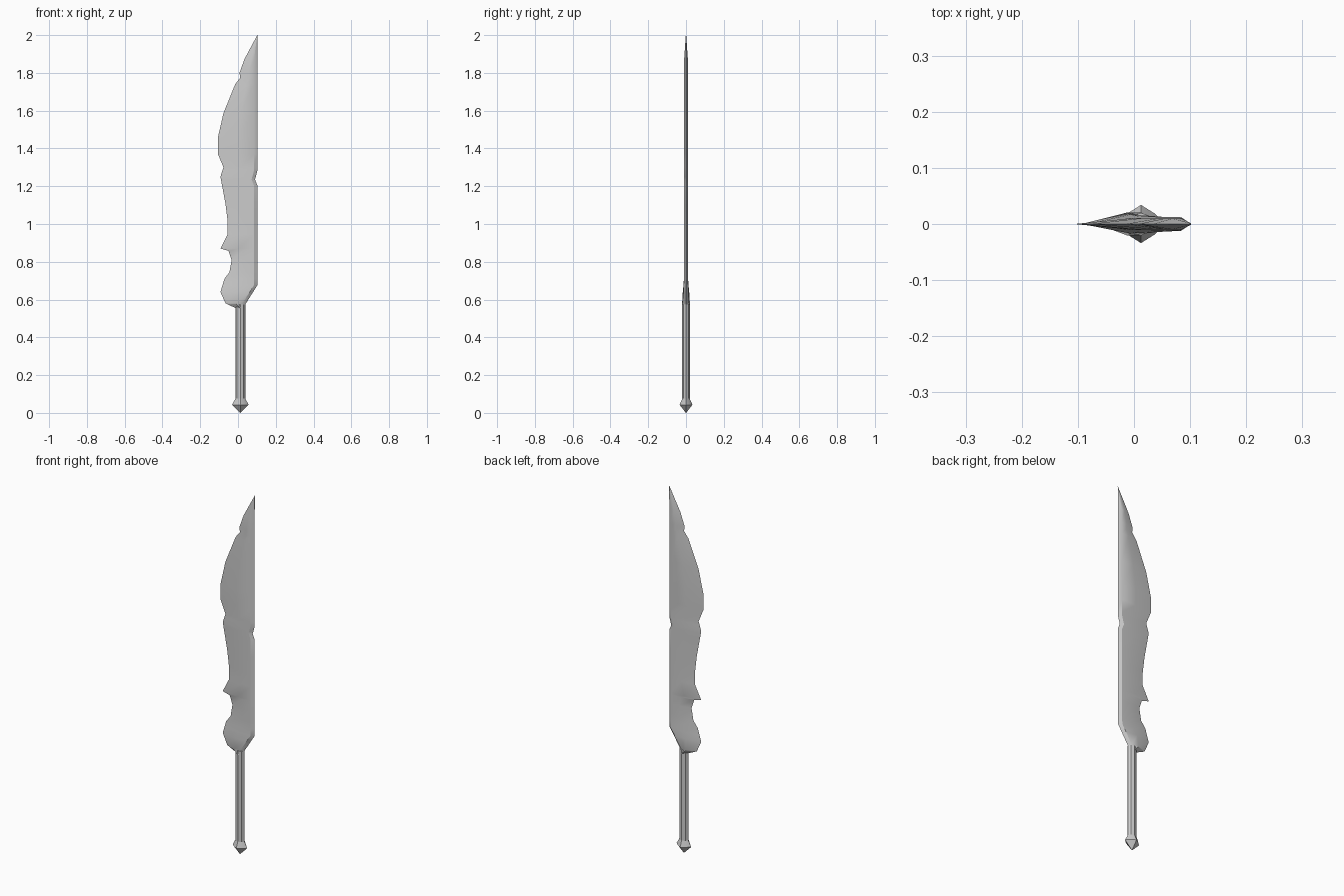
import bpy, bmesh, math

if "Cube" in bpy.data.objects:
    bpy.data.objects.remove(bpy.data.objects["Cube"])


def lerp_table(table, z):
    """Linear lookup of a value in a list of (z, value)."""
    for (z0, v0), (z1, v1) in zip(table, table[1:]):
        if z <= z1:
            return v0 + (v1 - v0) * max(0, z - z0) / (z1 - z0)
    return table[-1][1]


def loft(name, rings):
    """Skin a stack of equal-sized rings; rings are closed at both ends."""
    bm = bmesh.new()
    loops = [[bm.verts.new(p) for p in ring] for ring in rings]
    n = len(rings[0])
    for a, b in zip(loops, loops[1:]):
        for i in range(n):
            j = (i + 1) % n
            bm.faces.new((a[i], a[j], b[j], b[i]))
    bm.faces.new(loops[0][::-1])
    bm.faces.new(loops[-1])
    bmesh.ops.remove_doubles(bm, verts=bm.verts, dist=1e-5)
    bmesh.ops.recalc_face_normals(bm, faces=bm.faces)
    mesh = bpy.data.meshes.new(name)
    bm.to_mesh(mesh)
    bm.free()
    ob = bpy.data.objects.new(name, mesh)
    bpy.context.collection.objects.link(ob)
    bpy.ops.object.select_all(action='DESELECT')
    ob.select_set(True)
    bpy.context.view_layer.objects.active = ob
    bpy.ops.object.shade_smooth_by_angle(angle=math.radians(30))
    return ob


# Blade: notched cutting edge on the left, straight spine on the right
edge = [(0.555, -0.013), (0.58, -0.066), (0.64, -0.093), (0.71, -0.072),
        (0.745, -0.045), (0.81, -0.034), (0.858, -0.05), (0.87, -0.093),
        (0.945, -0.055), (1.015, -0.055), (1.105, -0.066), (1.25, -0.093),
        (1.30, -0.077), (1.37, -0.106), (1.46, -0.106), (1.587, -0.077),
        (1.74, -0.015), (1.775, 0.012), (1.80, 0.008), (1.873, 0.034),
        (1.998, 0.101)]
spine = [(0.555, 0.039), (0.575, 0.039), (0.675, 0.102), (1.205, 0.102),
         (1.235, 0.09), (1.28, 0.102), (2.0, 0.102)]
thick = [(0.555, 0.021), (0.61, 0.02), (0.70, 0.011), (1.87, 0.01), (2.0, 0.001)]

levels = sorted({z for z, _ in edge} | {z for z, _ in spine})
rings = []
for z in levels:
    e, s, t = lerp_table(edge, z), lerp_table(spine, z), lerp_table(thick, z)
    ridge = (e + s) / 2
    back = s - min(0.018, 0.25 * (s - e))
    t2 = min(t, 0.012)
    rings.append([(e, 0, z), (ridge, -t, z), (back, -t2, z),
                  (s, 0, z), (back, t2, z), (ridge, t, z)])
loft("blade", rings)


def oct_ring(rx, ry, z, diagonal):
    """Eight-sided ring; a smaller diagonal makes it more diamond-like."""
    cx = 0.0125
    ring = []
    for i in range(8):
        a = i * math.pi / 4
        k = diagonal if i % 2 else 1
        ring.append((cx + rx * k * math.cos(a), ry * k * math.sin(a), z))
    return ring


# Grip
loft("grip", [oct_ring(0.0265, 0.02, z, 0.95) for z in (0.07, 0.575)])

# Pommel: flared, pointed at the bottom
loft("pommel", [oct_ring(rx, ry, z, d) for rx, ry, z, d in (
    (0.001, 0.001, 0.0, 1), (0.044, 0.034, 0.043, 0.78), (0.0265, 0.02, 0.075, 0.95))])
